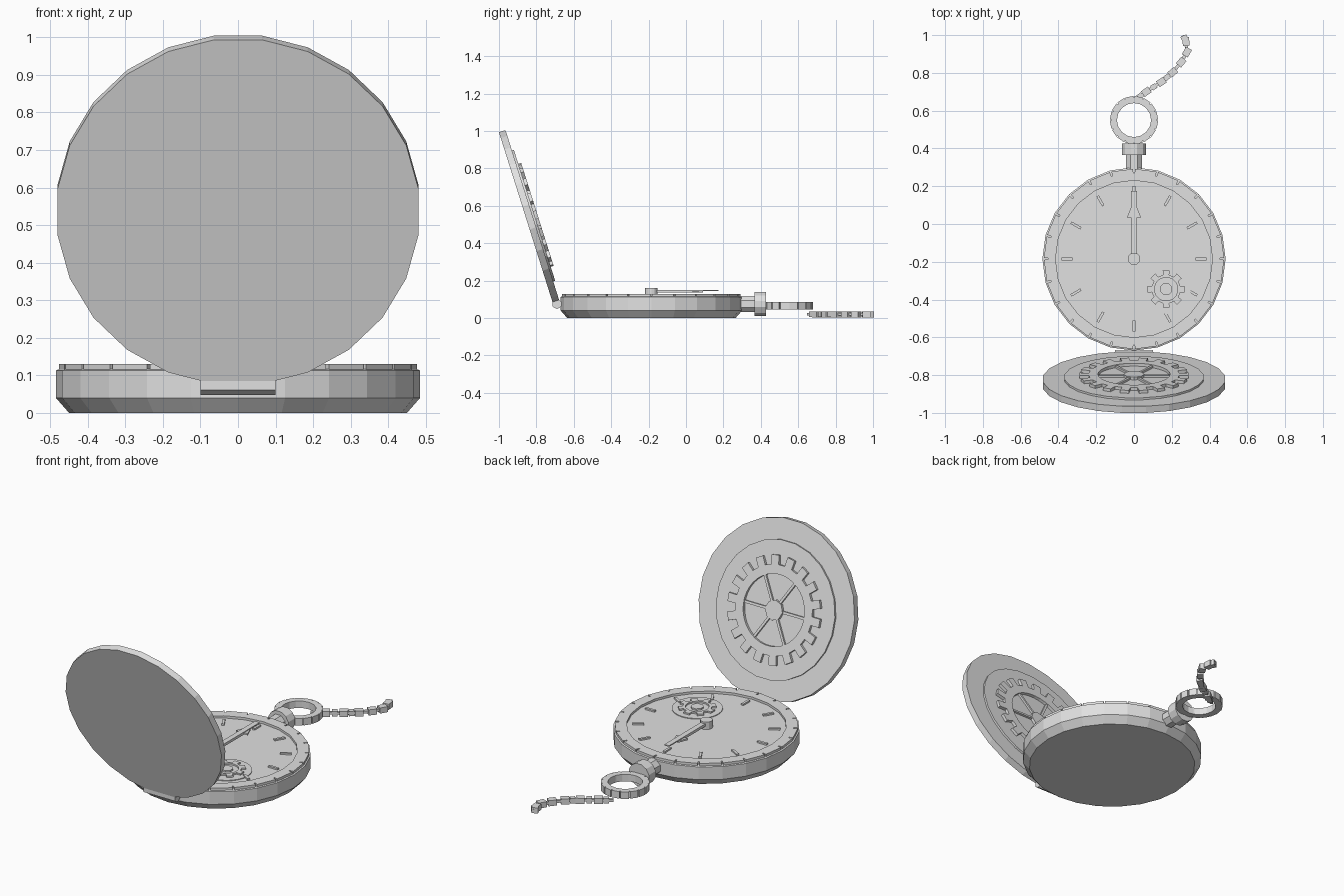
import bpy, bmesh, math
from mathutils import Matrix, Vector

if "Cube" in bpy.data.objects:
    bpy.data.objects.remove(bpy.data.objects["Cube"])

metal = bpy.data.materials.new("light_grey_metal")
metal.diffuse_color = (0.75, 0.75, 0.75, 1)
metal.use_nodes = True
metal.node_tree.nodes["Principled BSDF"].inputs["Base Color"].default_value = metal.diffuse_color


def finish(name, bm, mat=Matrix()):
    bmesh.ops.recalc_face_normals(bm, faces=bm.faces)
    bm.transform(mat)
    me = bpy.data.meshes.new(name)
    bm.to_mesh(me)
    bm.free()
    me.materials.append(metal)
    ob = bpy.data.objects.new(name, me)
    bpy.context.collection.objects.link(ob)
    return ob


def lathe(name, profile, n, mat=Matrix(), phase=0.0):
    """Closed solid from (radius, z) rows, capped at both ends."""
    bm = bmesh.new()
    rows = [[bm.verts.new((r * math.cos(phase + math.tau * i / n),
                           r * math.sin(phase + math.tau * i / n), z)) for i in range(n)]
            for r, z in profile]
    for a, b in zip(rows, rows[1:]):
        for i in range(n):
            j = (i + 1) % n
            bm.faces.new((a[i], a[j], b[j], b[i]))
    bm.faces.new(rows[0])
    bm.faces.new(rows[-1])
    return finish(name, bm, mat)


def ring(name, outline, r_in, z0, z1, mat=Matrix()):
    """Flat ring with a polar outer outline [(angle, radius)] and a round hole."""
    bm = bmesh.new()
    loops = []
    for z, hole in ((z0, True), (z0, False), (z1, False), (z1, True)):
        loops.append([bm.verts.new(((r_in if hole else r) * math.cos(a),
                                    (r_in if hole else r) * math.sin(a), z)) for a, r in outline])
    n = len(outline)
    for k in range(4):
        a, b = loops[k], loops[(k + 1) % 4]
        for i in range(n):
            j = (i + 1) % n
            bm.faces.new((a[i], a[j], b[j], b[i]))
    return finish(name, bm, mat)


def gear_outline(n, root, tip):
    s = math.tau / n
    return [(s * (i + f), r) for i in range(n)
            for f, r in ((-.27, root), (-.23, tip), (.23, tip), (.27, root))]


def notched_outline(n, radius, depth, half_width):
    s, h = math.tau / n, half_width / radius
    return [(s * i + f, r) for i in range(n)
            for f, r in ((-h * 1.1, radius), (-h, radius - depth),
                         (h, radius - depth), (h * 1.1, radius))]


def box(name, size, mat):
    bm = bmesh.new()
    bmesh.ops.create_cube(bm, size=1, matrix=Matrix.Diagonal((*size, 1)))
    return finish(name, bm, mat)


def plate(name, pts, z0, z1, mat):
    bm = bmesh.new()
    f = bm.faces.new([bm.verts.new((x, y, z0)) for x, y in pts])
    up = bmesh.ops.extrude_face_region(bm, geom=[f])["geom"]
    bmesh.ops.translate(bm, vec=(0, 0, z1 - z0),
                        verts=[v for v in up if isinstance(v, bmesh.types.BMVert)])
    return finish(name, bm, mat)


def at(x, y, z=0.0):
    return Matrix.Translation((x, y, z))


def turn(a, axis="Z"):
    return Matrix.Rotation(a, 4, axis)


# Case, rim and dial
case = at(0, -.185)
lathe("case", [(.45, 0), (.485, .04), (.485, .113), (.475, .117)], 24, case)
ring("rim", notched_outline(24, .477, .022, .004), .415, .112, .13, case)
for i in range(12):
    box("hour_mark", (.06, .014, .012), case @ turn(math.tau * i / 12) @ at(.355, 0, .12))

# Small dial with its gear
sub = at(.17, -.345)
lathe("small_dial", [(.133, .114), (.133, .121)], 24, sub)
ring("small_gear", gear_outline(8, .077, .1), .062, .119, .13, sub)
lathe("small_gear_hub", [(.034, .119), (.034, .13)], 8, sub, math.pi / 8)

# Hands on a central post
lathe("hand_post", [(.033, .114), (.033, .16)], 12, case)
half = [(.015, 0), (.015, .22), (.037, .22), (.015, .275)]
plate("hour_hand", half + [(-x, y) for x, y in reversed(half)], .136, .146, case)
plate("minute_hand", [(.015, 0), (.015, .36), (-.015, .36), (-.015, 0)], .145, .151, case)

# Open lid, leaning back past upright
lean = math.radians(17.5)
up = Vector((0, -math.sin(lean), math.cos(lean)))
inward = Vector((0, math.cos(lean), math.sin(lean)))
lid = Matrix.Translation((0, -.8555, .535)) @ Matrix(
    (Vector((-1, 0, 0)), up, inward)).transposed().to_4x4()
lathe("lid", [(.485, 0), (.485, .037)], 24, lid, math.pi / 24)
lathe("lid_inner_disc", [(.37, .036), (.37, .048)], 24, lid, math.pi / 24)
ring("lid_gear", gear_outline(18, .24, .29), .19, .046, .064, lid)
lathe("lid_gear_hub", [(.055, .046), (.055, .064)], 8, lid)
for i in range(6):
    box("lid_gear_spoke", (.16, .014, .012), lid @ turn(math.tau * i / 6) @ at(.12, 0, .053))

# Hinge barrel
lathe("hinge", [(.027, -.1), (.027, .1)], 6, at(0, -.69, .075) @ turn(math.pi / 2, "Y"))

# Neck, crown and bow
along_y = turn(-math.pi / 2, "X")
lathe("neck", [(.047, .27), (.047, .38)], 8, at(0, 0, .075) @ along_y, math.pi / 8)
lathe("crown", [(.066, .365), (.066, .427)], 12, at(0, 0, .075) @ along_y, math.pi / 12)
ring("bow", notched_outline(16, .128, .008, .003), .09, .045, .085, at(0, .55))

# Chain: thin links between square beads
path = [Vector(p) for p in ((.0, .655, .02), (.065, .70, .02), (.145, .752, .02), (.205, .803, .02),
                            (.25, .857, .02), (.28, .91, .02), (.275, .965, .02), (.26, .998, .02))]
for i, (a, b) in enumerate(zip(path, path[1:])):
    d = b - a
    ang = math.atan2(d.y, d.x)
    box("chain_link", (d.length, .017, .014), Matrix.Translation((a + b) / 2) @ turn(ang))
    if i < 6:
        box("chain_bead", (.045, .036, .032), Matrix.Translation(b) @ turn(ang))
        if i < 3:
            box("chain_bead", (.028, .028, .028), Matrix.Translation((a + b) / 2) @ turn(ang))
box("chain_end", (.02, .034, .032), at(.265, .988, .02) @ turn(2.0))
